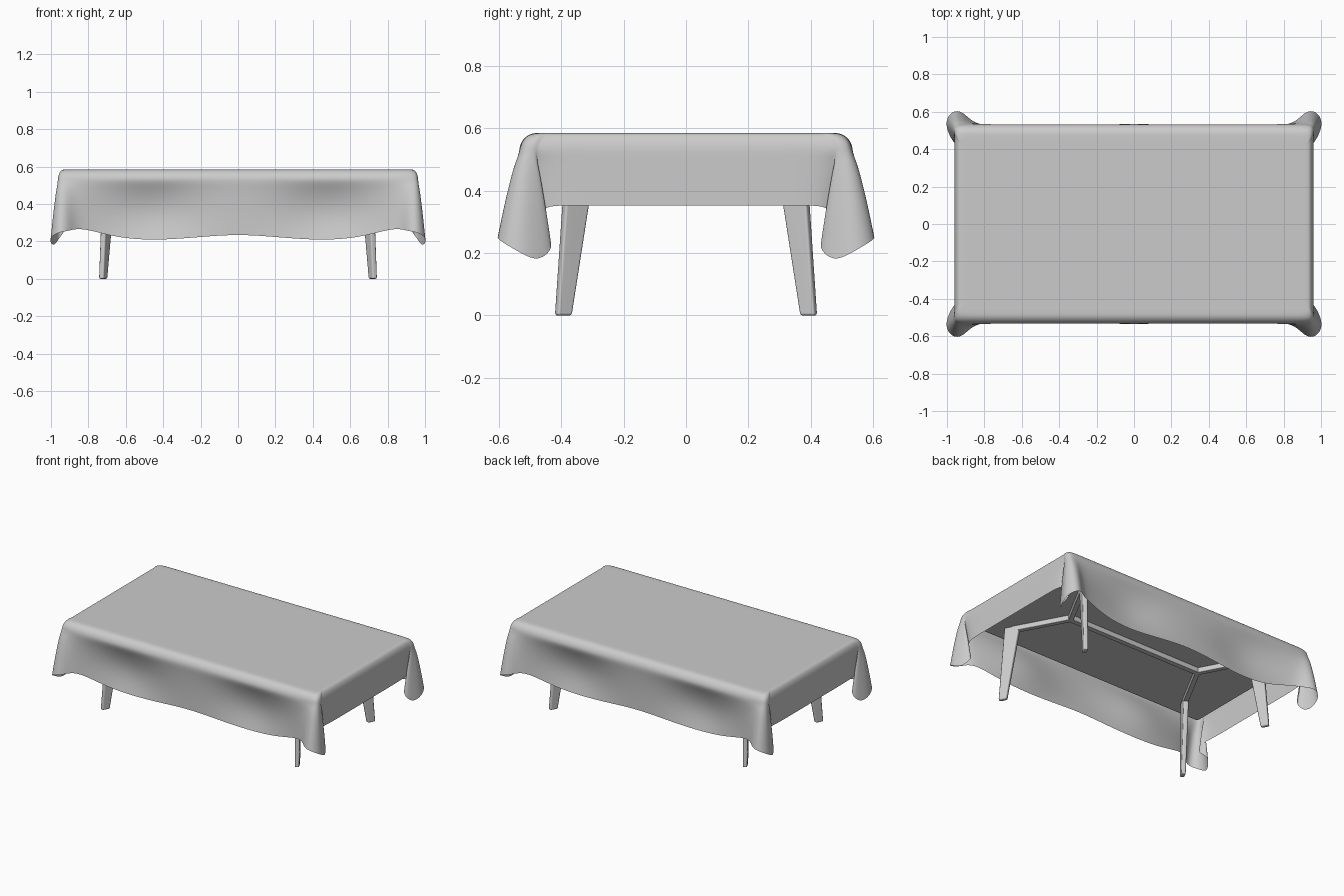
import bpy, bmesh, math
from mathutils import Vector

if "Cube" in bpy.data.objects:
    bpy.data.objects.remove(bpy.data.objects["Cube"])

TOP = 0.585


def add_object(name, bm, mirror=(False, False)):
    bmesh.ops.recalc_face_normals(bm, faces=bm.faces[:])
    me = bpy.data.meshes.new(name)
    bm.to_mesh(me)
    bm.free()
    ob = bpy.data.objects.new(name, me)
    bpy.context.collection.objects.link(ob)
    if any(mirror):
        m = ob.modifiers.new("Mirror", 'MIRROR')
        m.use_axis = (mirror[0], mirror[1], False)
        m.merge_threshold = 0.0005
    return ob


def bevel(ob, width, segments=3):
    b = ob.modifiers.new("Bevel", 'BEVEL')
    b.width, b.segments = width, segments
    b.limit_method = 'ANGLE'
    for p in ob.data.polygons:
        p.use_smooth = True
    ob.modifiers.new("Normals", 'WEIGHTED_NORMAL')


def loft(name, sections, mirror):
    """Solid between two four-cornered sections."""
    bm = bmesh.new()
    a, b = [[bm.verts.new(p) for p in s] for s in sections]
    bm.faces.new(a)
    bm.faces.new(b)
    for i in range(4):
        j = (i + 1) % 4
        bm.faces.new((a[i], a[j], b[j], b[i]))
    return add_object(name, bm, mirror)


# tablecloth: one quarter, keyed along the edge as (edge x, edge y, hem x, hem y, hem z)
keys = [
    (0, .535, 0, .52, .24), (.22, .535, .22, .515, .222),
    (.45, .535, .45, .50, .204), (.65, .535, .65, .505, .22),
    (.80, .535, .80, .525, .264), (.88, .535, .87, .55, .268),
    (.92, .534, .91, .595, .255), (.945, .53, .955, .61, .25),
    (.957, .522, .995, .58, .23), (.962, .51, 1.008, .53, .20),
    (.964, .50, .985, .47, .17), (.964, .49, .955, .42, .22),
    (.962, .482, .93, .445, .25), (.96, .475, .92, .49, .28),
    (.96, .465, .935, .47, .33), (.96, .44, .952, .44, .352),
    (.96, .38, .96, .38, .352), (.96, .2, .96, .2, .352), (.96, 0, .96, 0, .352)]
ROLL, DROPS = 0.06, 7
bm = bmesh.new()
rows = [[bm.verts.new((k[0] * .93, k[1] * .84, TOP)) for k in keys]]
for s in range(5):
    a = math.radians(90 * s / 4)
    row = []
    for tx, ty, *_ in keys:
        ix, iy = tx * .967, ty * .90
        row.append(bm.verts.new((ix + (tx - ix) * math.sin(a), iy + (ty - iy) * math.sin(a),
                                 TOP - ROLL * (1 - math.cos(a)))))
    rows.append(row)
for s in range(1, DROPS + 1):
    t = s / DROPS
    f = t ** 0.75
    row = []
    for tx, ty, hx, hy, hz in keys:
        dip = .045 * math.sin(math.pi * t) * math.exp(-((tx - .47) / .2) ** 2) if ty > .534 else 0
        row.append(bm.verts.new((tx + (hx - tx) * f, ty + (hy - ty) * f - dip,
                                 TOP - ROLL + (hz - TOP + ROLL) * t)))
    rows.append(row)
for r0, r1 in zip(rows, rows[1:]):
    for i in range(len(keys) - 1):
        bm.faces.new((r0[i], r0[i + 1], r1[i + 1], r1[i]))
bm.faces.new([bm.verts.new((0, 0, TOP))] + rows[0])
for face in bm.faces:
    face.smooth = True
cloth = add_object("tablecloth", bm, (True, True))
if sum(p.normal.z for p in cloth.data.polygons) < 0:
    cloth.data.flip_normals()
sub = cloth.modifiers.new("Subdivision", 'SUBSURF')
sub.levels = sub.render_levels = 2

# table board under the cloth
bm = bmesh.new()
bmesh.ops.create_cube(bm, size=1)
for v in bm.verts:
    v.co = Vector((v.co.x * 1.86, v.co.y * 1.0, .537 + v.co.z * .07))
bevel(add_object("table_board", bm), .025)

# splayed legs, set along the direction of the frame arms
d = Vector((.46, .888, 0))
n = Vector((-.888, .46, 0))


def rect(c, w, t):
    c = Vector(c)
    return [c + d * (w * i / 2) + n * (t * j / 2) for i, j in ((-1, -1), (1, -1), (1, 1), (-1, 1))]


legs = loft("legs", [rect((.721, .393, 0), .052, .028), rect((.690, .337, .502), .10, .032)], (True, True))
bevel(legs, .008)


# underframe: arms from the legs to a centre rail
def upright(c, side, w, h):
    c = Vector(c)
    return [c + side * (w * i / 2) + Vector((0, 0, h * j / 2)) for i, j in ((-1, -1), (1, -1), (1, 1), (-1, 1))]


arms = loft("frame_arms", [upright((.505, -.005, .485), n, .032, .036),
                           upright((.69, .337, .485), n, .032, .036)], (True, True))
bevel(arms, .004, 2)
rail = loft("centre_rail", [upright((-.52, 0, .485), Vector((0, 1, 0)), .036, .036),
                            upright((.52, 0, .485), Vector((0, 1, 0)), .036, .036)], (False, False))
bevel(rail, .004, 2)
